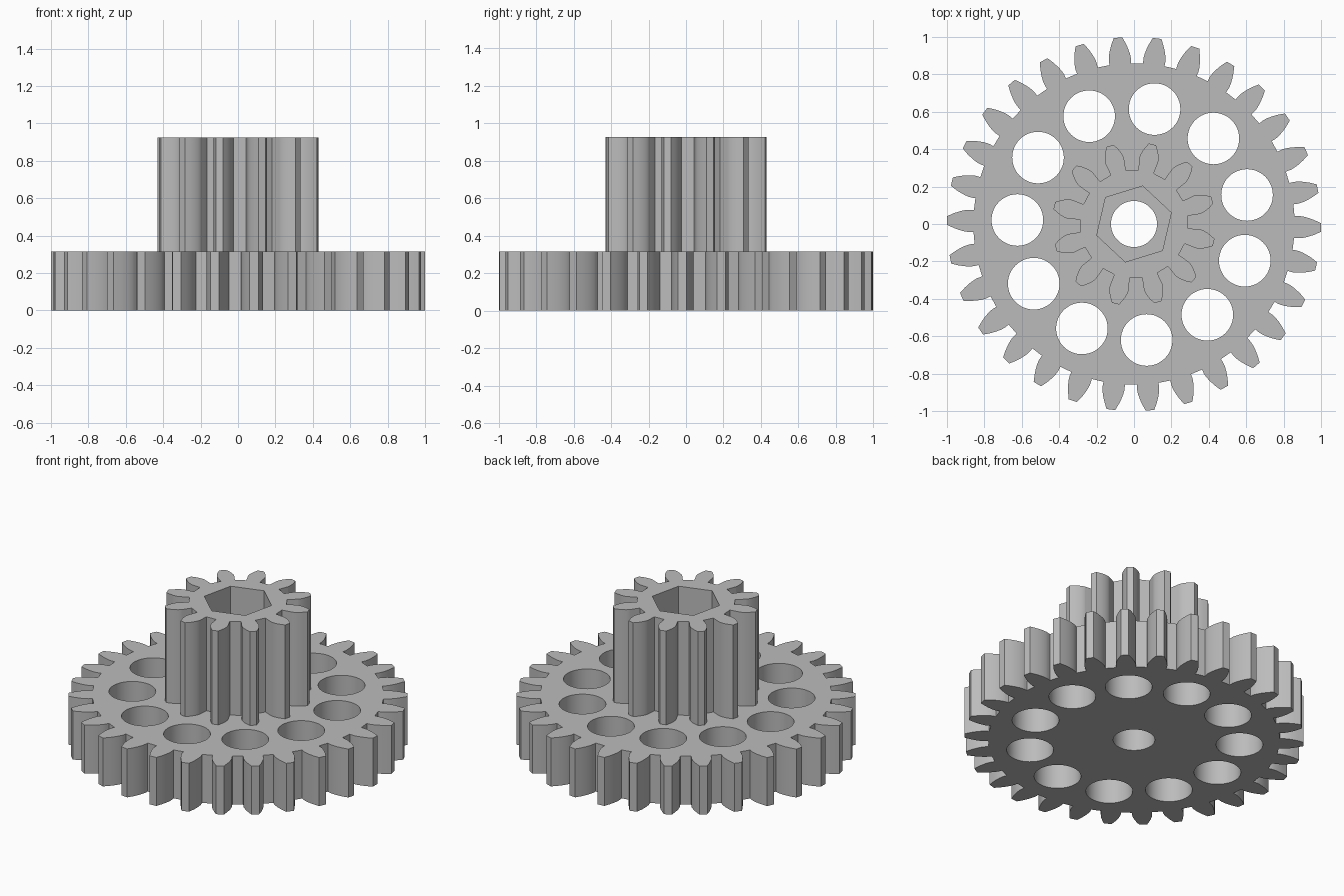
import bpy
import bmesh
from math import sin, cos, tan, acos, pi, radians, sqrt

if "Cube" in bpy.data.objects:
    bpy.data.objects.remove(bpy.data.objects["Cube"])

MODULE = 1 / 16
PLATE_TOP = 0.315
HUB_TOP = 0.925

grey = bpy.data.materials.new("plain_grey")
grey.use_nodes = True
colour = (0.5, 0.5, 0.5, 1)
grey.diffuse_color = colour
grey.node_tree.nodes["Principled BSDF"].inputs["Base Color"].default_value = colour


def polar(r, a):
    return (r * cos(a), r * sin(a))


def ring(r, sides, phase=0.0, cx=0.0, cy=0.0):
    pts = [polar(r, radians(phase) + 2 * pi * i / sides) for i in range(sides)]
    return [(cx + x, cy + y) for x, y in pts]


def gear_outline(teeth, phase, root, steps=7):
    """Involute spur gear outline with radial flanks below the base circle."""
    pitch = MODULE * teeth / 2
    tip = pitch + MODULE
    pressure = radians(20)
    base = pitch * cos(pressure)
    base_half = pi / (2 * teeth) + tan(pressure) - pressure
    flank = [(root, base_half)]
    for i in range(steps):
        # even steps of roll angle along the involute
        roll = sqrt((tip / base) ** 2 - 1) * i / (steps - 1)
        r = base * sqrt(1 + roll * roll)
        a = acos(base / r)
        flank.append((r, base_half - (tan(a) - a)))
    pts = []
    for t in range(teeth):
        mid = radians(phase) + 2 * pi * t / teeth
        pts += [polar(r, mid - a) for r, a in flank]
        pts += [polar(r, mid + a) for r, a in reversed(flank)]
    return pts


def extruded(name, loops, z0, z1, open_bottom=False):
    """Fill an outline with holes and pull it up into a solid."""
    bm = bmesh.new()
    edges = []
    for loop in loops:
        vs = [bm.verts.new((x, y, z0)) for x, y in loop]
        edges += [bm.edges.new((vs[i - 1], vs[i])) for i in range(len(vs))]
    bmesh.ops.triangle_fill(bm, use_beauty=True, edges=edges, normal=(0, 0, 1))
    out = bmesh.ops.extrude_face_region(bm, geom=bm.faces[:], use_keep_orig=True)
    moved = [g for g in out["geom"] if isinstance(g, bmesh.types.BMVert)]
    bmesh.ops.translate(bm, verts=moved, vec=(0, 0, z1 - z0))
    bmesh.ops.recalc_face_normals(bm, faces=bm.faces[:])
    if open_bottom:
        hidden = [f for f in bm.faces if f.normal.z < -0.9]
        bmesh.ops.delete(bm, geom=hidden, context="FACES_ONLY")
    mesh = bpy.data.meshes.new(name)
    bm.to_mesh(mesh)
    bm.free()
    mesh.materials.append(grey)
    obj = bpy.data.objects.new(name, mesh)
    bpy.context.collection.objects.link(obj)
    bpy.ops.object.select_all(action="DESELECT")
    obj.select_set(True)
    bpy.context.view_layer.objects.active = obj
    bpy.ops.object.shade_smooth_by_angle(angle=radians(25))
    return obj


# Wide gear with a round bore and a ring of lightening holes
hole_count = 11
holes = []
for i in range(hole_count):
    cx, cy = polar(0.624, radians(14.4) + 2 * pi * i / hole_count)
    holes.append(ring(0.138, 48, 0, cx, cy))
extruded("large_gear",
         [gear_outline(30, -1.1, 0.859), ring(0.123, 48)] + holes,
         0, PLATE_TOP)

# Tall pinion on top with a hexagonal socket
extruded("small_gear",
         [gear_outline(12, 17, 0.29), ring(0.208, 6, 17)],
         PLATE_TOP, HUB_TOP, open_bottom=True)
